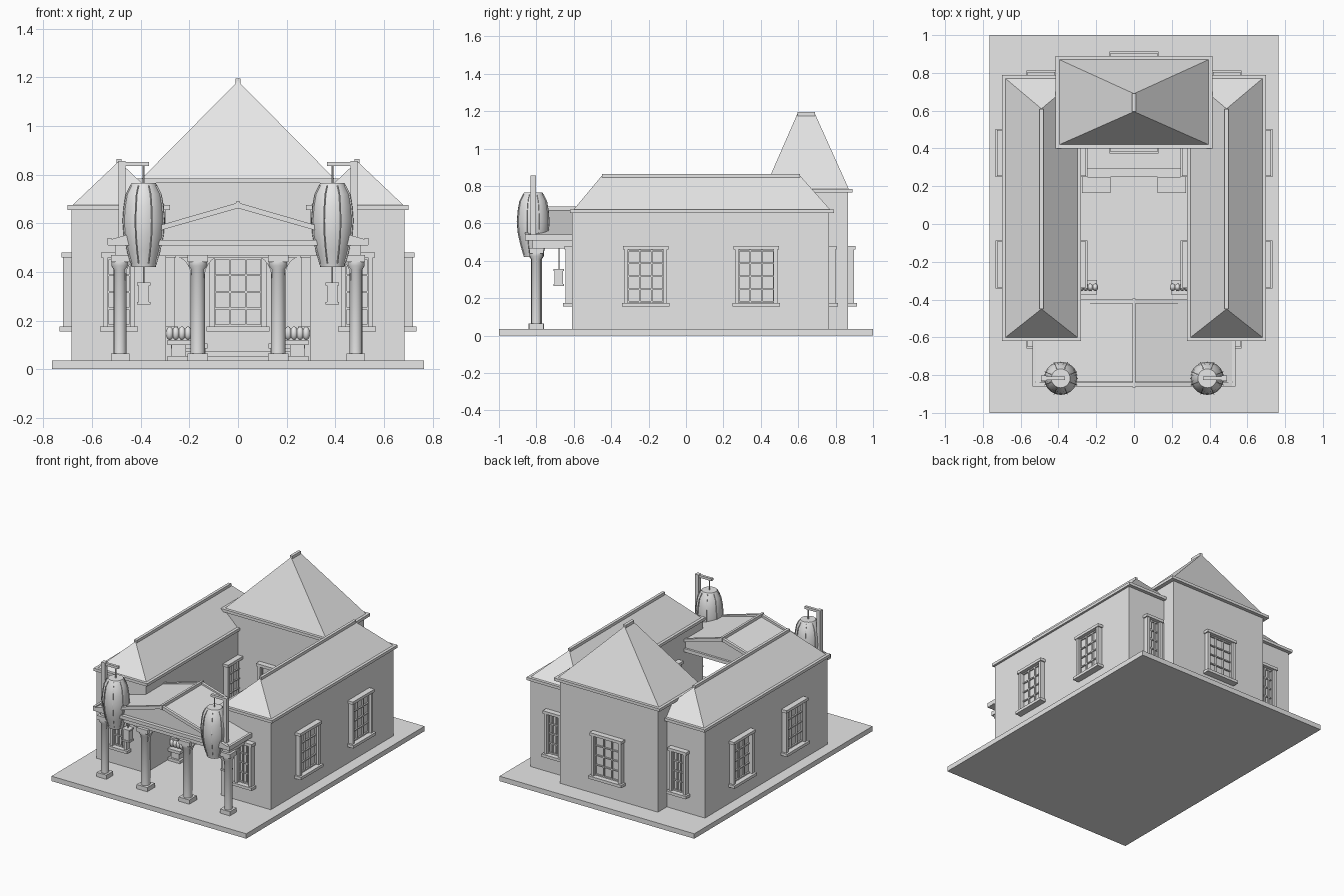
import bpy, bmesh, math
from mathutils import Matrix, Vector

cube = bpy.data.objects.get("Cube")
if cube:
    bpy.data.objects.remove(cube, do_unlink=True)

plaster = bpy.data.materials.new("light_grey")
plaster.use_nodes = True
GREY = (0.8, 0.8, 0.8, 1)
plaster.diffuse_color = GREY
plaster.node_tree.nodes["Principled BSDF"].inputs["Base Color"].default_value = GREY


def finish(name, bm, smooth=False):
    bmesh.ops.recalc_face_normals(bm, faces=bm.faces)
    mesh = bpy.data.meshes.new(name)
    bm.to_mesh(mesh)
    bm.free()
    mesh.materials.append(plaster)
    obj = bpy.data.objects.new(name, mesh)
    bpy.context.collection.objects.link(obj)
    if smooth:
        bpy.ops.object.select_all(action='DESELECT')
        obj.select_set(True)
        bpy.context.view_layer.objects.active = obj
        bpy.ops.object.shade_smooth_by_angle(angle=math.radians(40))
    return obj


def add_box(bm, x0, x1, y0, y1, z0, z1):
    size = Matrix.Diagonal((x1 - x0, y1 - y0, z1 - z0, 1))
    mid = Matrix.Translation(((x0 + x1) / 2, (y0 + y1) / 2, (z0 + z1) / 2))
    bmesh.ops.create_cube(bm, size=1, matrix=mid @ size)


def box(name, *limits):
    bm = bmesh.new()
    add_box(bm, *limits)
    return finish(name, bm)


def prism(name, profile, y0, y1):
    """Extrude an x-z outline along y."""
    bm = bmesh.new()
    face = bm.faces.new([bm.verts.new((x, y0, z)) for x, z in profile])
    ext = bmesh.ops.extrude_face_region(bm, geom=[face])
    bmesh.ops.translate(bm, vec=(0, y1 - y0, 0),
                        verts=[v for v in ext["geom"] if isinstance(v, bmesh.types.BMVert)])
    return finish(name, bm)


def lathe(name, profile, x, y, sides=16):
    """Spin a radius-height outline around a vertical axis, with closed ends."""
    bm = bmesh.new()
    rings = [[bm.verts.new((x + r * math.cos(math.tau * i / sides),
                            y + r * math.sin(math.tau * i / sides), z))
              for i in range(sides)] for r, z in profile]
    for low, high in zip(rings, rings[1:]):
        for i in range(sides):
            j = (i + 1) % sides
            bm.faces.new((low[i], low[j], high[j], high[i]))
    bm.faces.new(rings[0])
    bm.faces.new(rings[-1])
    return finish(name, bm, True)


def hip_roof(name, x, hx, y0, y1, z0, ridge_y0, ridge_y1, z1):
    """Eaves band, hipped slopes and a ridge cap."""
    bm = bmesh.new()
    add_box(bm, x - hx - 0.02, x + hx + 0.02, y0 - 0.02, y1 + 0.02, z0 - 0.02, z0)
    corners = [bm.verts.new(p) for p in
               ((x - hx, y0, z0), (x + hx, y0, z0), (x + hx, y1, z0), (x - hx, y1, z0))]
    a = bm.verts.new((x, ridge_y0, z1))
    b = bm.verts.new((x, ridge_y1, z1))
    c = corners
    for f in ((c[0], c[1], a), (c[1], c[2], b, a), (c[2], c[3], b), (c[3], c[0], a, b), c):
        bm.faces.new(f)
    add_box(bm, x - 0.01, x + 0.01, ridge_y0, ridge_y1, z1 - 0.015, z1 + 0.01)
    return finish(name, bm)


def window(name, x, y, turn, half):
    """Framed window with sill, lintel and glazing bars; faces -y before turning."""
    bm = bmesh.new()
    inner = half - 0.028
    add_box(bm, -half - 0.005, half + 0.005, -0.048, 0, 0.155, 0.175)
    add_box(bm, -half, half, -0.04, 0, 0.46, 0.48)
    for s in (-1, 1):
        e0, e1 = sorted((s * inner, s * (half - 0.008)))
        add_box(bm, e0, e1, -0.034, 0, 0.175, 0.46)
    add_box(bm, -inner, inner, -0.005, 0, 0.175, 0.46)
    for i in range(4):
        u = -inner + 2 * inner * i / 3
        add_box(bm, u - 0.004, u + 0.004, -0.016, 0, 0.175, 0.46)
    for i in range(5):
        z = 0.18 + 0.275 * i / 4
        add_box(bm, -inner, inner, -0.015, 0, z - 0.004, z + 0.004)
    bm.transform(Matrix.Translation((x, y, 0)) @ Matrix.Rotation(math.radians(turn), 4, 'Z'))
    return finish(name, bm)


# Ground slab
slab = box("ground_slab", -0.765, 0.765, -1, 1, 0, 0.035)

# Rear hall
box("hall_walls", -0.385, 0.385, 0.42, 0.865, 0.03, 0.77)
hip_roof("hall_roof", 0, 0.395, 0.42, 0.87, 0.785, 0.595, 0.69, 1.185)
window("hall_front_window", 0, 0.42, 0, 0.125)
window("hall_back_window", 0, 0.865, 180, 0.125)
box("hall_step", -0.245, 0.245, 0.25, 0.42, 0.03, 0.055)
box("hall_upper_step", -0.245, 0.245, 0.29, 0.42, 0.03, 0.075)

for side, s in (("right", -1), ("left", 1)):
    # Side wings
    cx = 0.49 * s
    box(side + "_wing_walls", cx - 0.195, cx + 0.195, -0.61, 0.765, 0.03, 0.66)
    hip_roof(side + "_wing_roof", cx, 0.19, -0.60, 0.77, 0.675, -0.45, 0.61, 0.855)
    window(side + "_wing_front_window", cx, -0.61, 0, 0.073)
    window(side + "_wing_back_window", cx, 0.765, 180, 0.073)
    for place, y in (("fore", -0.215), ("rear", 0.375)):
        window(f"{side}_{place}_outer_window", 0.685 * s, y, 90 * s, 0.122)
        window(f"{side}_{place}_inner_window", 0.295 * s, y, -90 * s, 0.122)

    # Courtyard bench and lobed ornament on its pedestal
    bx = sorted((0.125 * s, 0.275 * s))
    box(side + "_bench_seat", *bx, 0.165, 0.25, 0.085, 0.105)
    for x in (0.145, 0.255):
        box(side + "_bench_leg", x * s - 0.012, x * s + 0.012, 0.175, 0.24, 0.03, 0.085)
    px = 0.243 * s
    for part, half, z0, z1 in (("base", 0.047, 0.03, 0.055), ("neck", 0.03, 0.055, 0.1),
                               ("top", 0.047, 0.1, 0.12)):
        box(f"{side}_pedestal_{part}", px - half, px + half, -0.335 - half * 0.8,
            -0.335 + half * 0.8, z0, z1)
    bm = bmesh.new()
    for i in range(4):
        spot = Matrix.Translation((px + (i - 1.5) * 0.025, -0.335, 0.148))
        bmesh.ops.create_uvsphere(bm, u_segments=12, v_segments=8, radius=1,
                                  matrix=spot @ Matrix.Diagonal((0.016, 0.02, 0.028, 1)))
    finish(side + "_lobed_ornament", bm, True)

    # Porch columns with curved brackets
    for place, x, r in (("outer", 0.485, 0.026), ("inner", 0.165, 0.03)):
        x *= s
        name = f"{side}_{place}_column"
        b = r + 0.012
        box(name + "_base", x - b, x + b, -0.80 - b, -0.80 + b, 0.03, 0.065)
        lathe(name, [(r, 0.065), (r, 0.41), (r + 0.01, 0.425), (r + 0.01, 0.44)], x, -0.80)
        box(name + "_capital", x - b, x + b, -0.80 - b, -0.80 + b, 0.44, 0.47)
        for d in (-1, 1):
            if place == "outer" and d == s:
                continue
            arc = [(x + d * (r - 0.005 + 0.06 * (1 - math.cos(t))), 0.36 + 0.1 * math.sin(t))
                   for t in [math.pi / 2 * i / 6 for i in range(7)]]
            prism(name + "_bracket", arc + [(x + d * (r - 0.005), 0.46)], -0.815, -0.785)
    x0, x1 = sorted((0.465 * s, 0.505 * s))
    box(side + "_porch_side_beam", x0, x1, -0.82, -0.61, 0.465, 0.51)

    # Bracket post and large ribbed lantern
    x0, x1 = sorted((0.463 * s, 0.492 * s))
    box(side + "_lantern_post", x0, x1, -0.832, -0.803, 0.53, 0.855)
    x0, x1 = sorted((0.365 * s, 0.48 * s))
    box(side + "_lantern_arm", x0, x1, -0.827, -0.808, 0.835, 0.852)
    lx, ly = 0.388 * s, -0.817
    body = [(0.05, 0.42), (0.053, 0.435), (0.07, 0.49), (0.083, 0.55), (0.088, 0.61),
            (0.083, 0.67), (0.074, 0.72), (0.055, 0.755), (0.05, 0.765)]
    lathe(side + "_lantern", body, lx, ly, 20)
    lathe(side + "_lantern_cord", [(0.004, 0.76), (0.004, 0.84)], lx, ly, 8)
    bm = bmesh.new()
    for k in range(8):
        turn = (Matrix.Translation((lx, ly, 0))
                @ Matrix.Rotation(math.tau * (k + 0.5) / 8, 4, 'Z'))
        for (r0, z0), (r1, z1) in zip(body[1:-2], body[2:-1]):
            quad = [(r0 - 0.01, z0), (r0 + 0.005, z0), (r1 + 0.005, z1), (r1 - 0.01, z1)]
            sides = [[bm.verts.new(turn @ Vector((r, w, z))) for r, z in quad]
                     for w in (-0.002, 0.002)]
            for f in sides:
                bm.faces.new(f)
            for i in range(4):
                j = (i + 1) % 4
                bm.faces.new((sides[0][i], sides[0][j], sides[1][j], sides[1][i]))
    finish(side + "_lantern_ribs", bm)

    # Small hanging lamp under the porch
    lathe(side + "_lamp_cord", [(0.003, 0.35), (0.003, 0.515)], lx, -0.68, 8)
    for part, half, z0, z1 in (("cap", 0.028, 0.345, 0.356), ("body", 0.022, 0.277, 0.345),
                               ("foot", 0.028, 0.265, 0.277)):
        box(f"{side}_lamp_{part}", lx - half, lx + half, -0.68 - half, -0.68 + half, z0, z1)

# Porch beams and low gabled roof
box("porch_front_beam", -0.505, 0.505, -0.82, -0.78, 0.465, 0.51)
box("porch_eave_slab", -0.535, 0.535, -0.86, -0.40, 0.508, 0.532)
prism("porch_roof", [(-0.53, 0.53), (0, 0.672), (0.53, 0.53)], -0.835, -0.415)
chevron = [(-0.535, 0.53), (0, 0.685), (0.535, 0.53), (0.46, 0.53), (0, 0.662), (-0.46, 0.53)]
for name, y in (("front", -0.86), ("back", -0.42)):
    prism(f"porch_{name}_gable_trim", chevron, y, y + 0.02)
box("porch_ridge", -0.008, 0.008, -0.865, -0.395, 0.66, 0.69)
for s in (-1, 1):
    x0, x1 = sorted((0.52 * s, 0.537 * s))
    box("porch_eave_trim", x0, x1, -0.86, -0.40, 0.51, 0.54)
